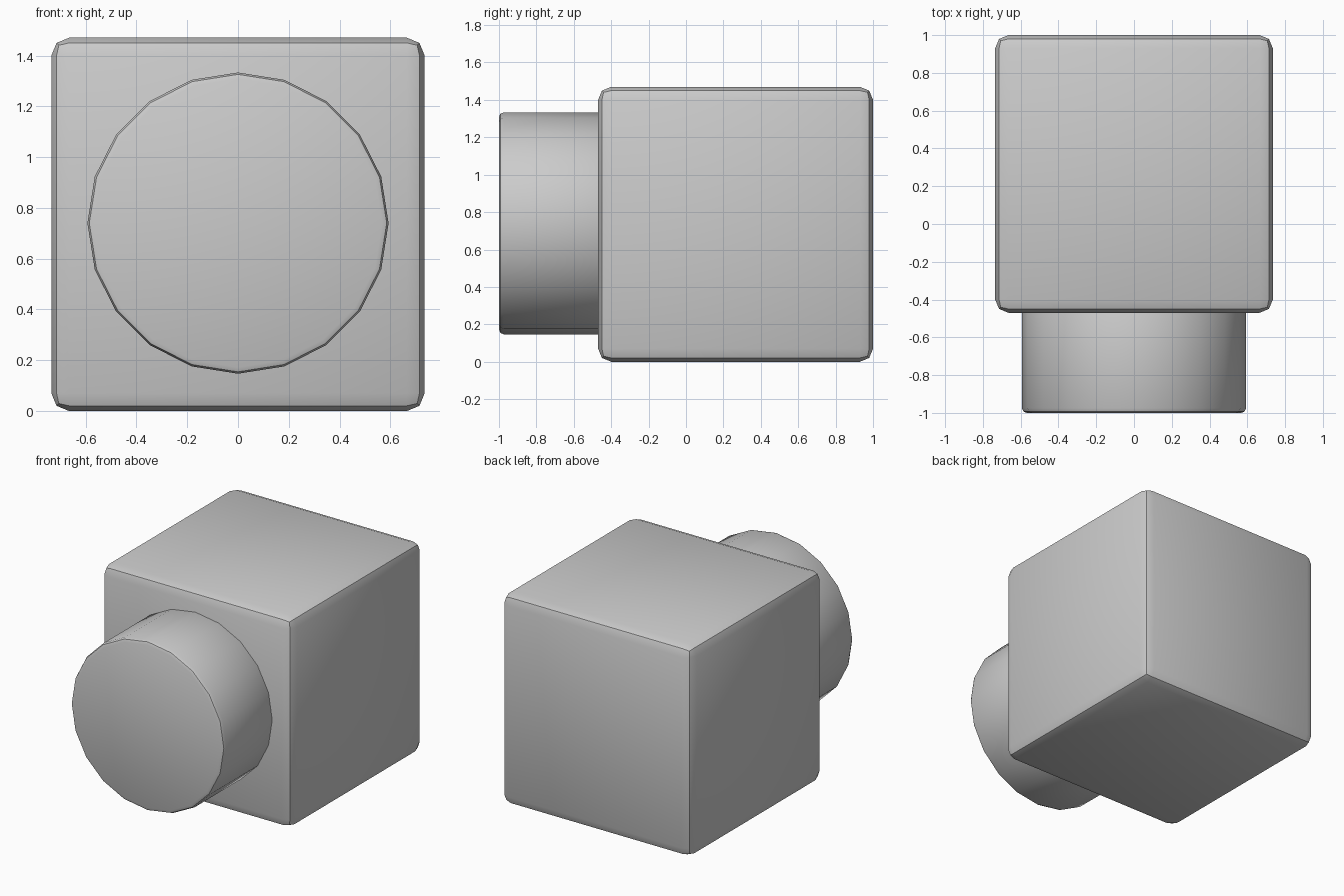
import bpy
from math import pi

if "Cube" in bpy.data.objects:
    bpy.data.objects.remove(bpy.data.objects["Cube"])


def finish(obj, name, width):
    """Name the part, round its hard edges with a two-step bevel, shade by angle."""
    obj.name = name
    bpy.ops.object.transform_apply(location=False, rotation=True, scale=True)
    mod = obj.modifiers.new("edge_bevel", 'BEVEL')
    mod.width = width
    mod.segments = 2
    mod.limit_method = 'ANGLE'
    mod.angle_limit = pi / 6
    bpy.ops.object.modifier_apply(modifier=mod.name)
    bpy.ops.object.shade_smooth_by_angle(angle=pi / 6)


# Cube body
side = 1.47
bpy.ops.mesh.primitive_cube_add(size=side, location=(0, 1 - side / 2, side / 2))
finish(bpy.context.object, "body", 0.07)

# Round 20-sided barrel on the front, seated slightly into the body
front, back = -1.0, -0.42
bpy.ops.mesh.primitive_cylinder_add(
    vertices=20, radius=0.593, depth=back - front,
    location=(0, (front + back) / 2, 0.74), rotation=(pi / 2, 0, 0))
finish(bpy.context.object, "front_barrel", 0.025)
